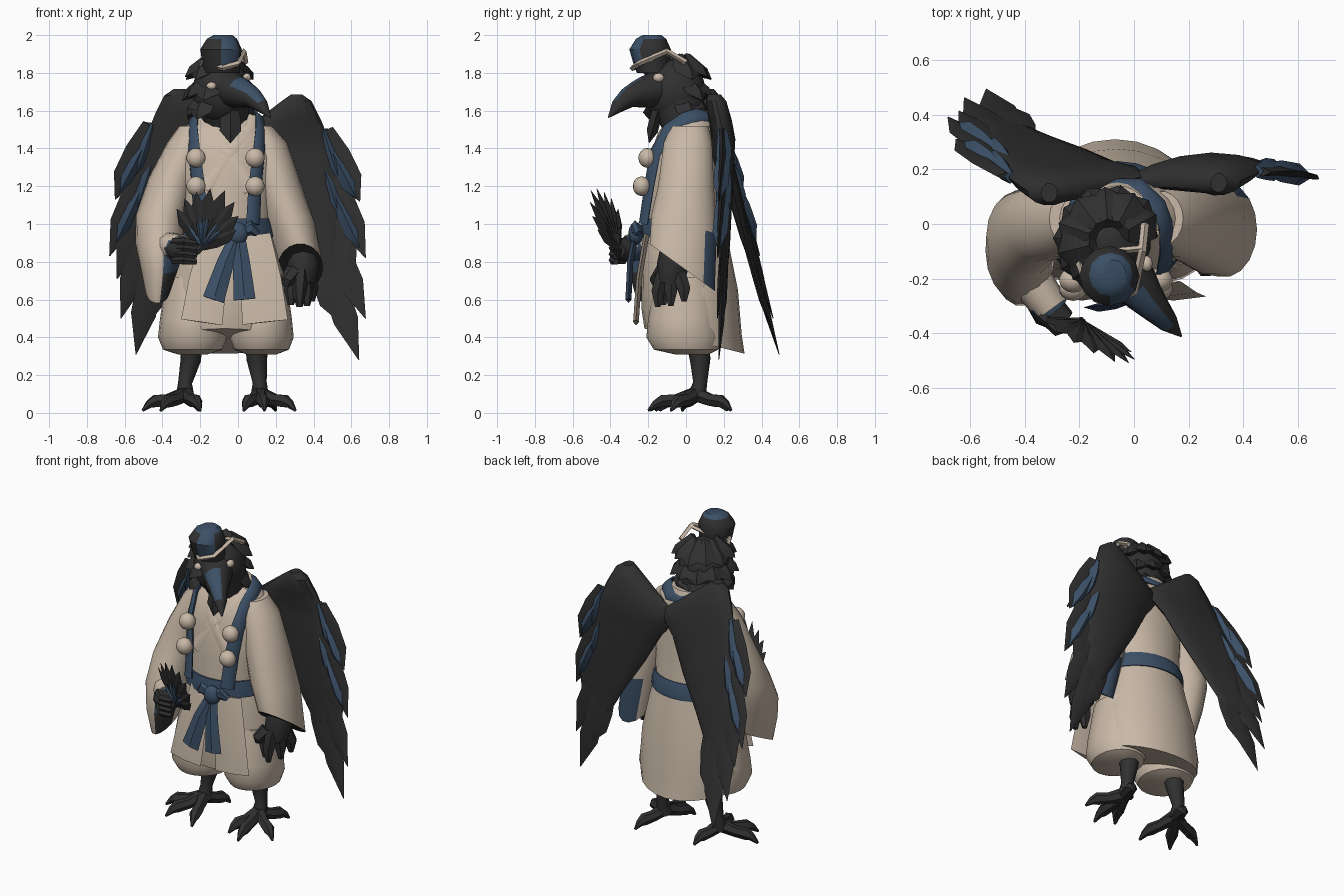
import bpy, bmesh
from math import sin, cos, pi, radians
from mathutils import Vector, Matrix

old = bpy.data.objects.get("Cube")
if old:
    bpy.data.objects.remove(old, do_unlink=True)


def material(name, rgb):
    m = bpy.data.materials.new(name)
    m.use_nodes = True
    m.diffuse_color = (*rgb, 1)
    m.node_tree.nodes["Principled BSDF"].inputs["Base Color"].default_value = (*rgb, 1)
    return m


MATS = [material("charcoal feather", (.03, .03, .03)),
        material("cream cloth", (.58, .48, .385)),
        material("navy cloth", (.045, .08, .135))]
BLACK, CREAM, NAVY = range(3)


def finish(name, bm, angle=45):
    bmesh.ops.recalc_face_normals(bm, faces=bm.faces)
    mesh = bpy.data.meshes.new(name)
    bm.to_mesh(mesh)
    bm.free()
    for m in MATS:
        mesh.materials.append(m)
    ob = bpy.data.objects.new(name, mesh)
    bpy.context.collection.objects.link(ob)
    bpy.ops.object.select_all(action='DESELECT')
    ob.select_set(True)
    bpy.context.view_layer.objects.active = ob
    bpy.ops.object.shade_smooth_by_angle(angle=radians(angle))


def skin(bm, rings, mat, cap=None):
    """Join point rings into a closed tube; cap colours the last end."""
    rows = [[bm.verts.new(p) for p in ring] for ring in rings]
    n = len(rows[0])
    made = []
    for a, b in zip(rows, rows[1:]):
        for i in range(n):
            j = (i + 1) % n
            made.append(bm.faces.new((a[i], a[j], b[j], b[i])))
    for f in made + [bm.faces.new(rows[0])]:
        f.material_index = mat
    bm.faces.new(rows[-1]).material_index = mat if cap is None else cap
    bmesh.ops.recalc_face_normals(bm, faces=bm.faces)
    return made


def loft(bm, rings, mat, n=20, cap=None):
    """Stack ellipses: z, centre x, centre y, radius x, radius y, optional tilt."""
    out = []
    for z, cx, cy, rx, ry, *tilt in rings:
        t = tilt[0] if tilt else 0
        out.append([(cx + rx * cos(a), cy + ry * sin(a), z + t * ry * sin(a))
                    for a in (2 * pi * i / n for i in range(n))])
    return skin(bm, out, mat, cap)


def sweep(bm, path, mat, n=8, up=(0, 0, 1), flat=None):
    """Sweep an ellipse along x, y, z, radius; flat is the thickness along up."""
    pts = [Vector(p[:3]) for p in path]
    out = []
    for i, p in enumerate(pts):
        t = (pts[min(i + 1, len(pts) - 1)] - pts[max(i - 1, 0)]).normalized()
        u = Vector(up(p) if callable(up) else up)
        side = t.cross(u).normalized()
        u = side.cross(t)
        r = path[i][3]
        h = r if flat is None else min(flat, r)
        out.append([p + side * r * cos(a) + u * h * sin(a)
                    for a in (2 * pi * k / n for k in range(n))])
    return skin(bm, out, mat)


def ball(bm, centre, size, mat, seg=14):
    m = Matrix.Translation(centre) @ Matrix.Diagonal((*size, 1))
    made = bmesh.ops.create_uvsphere(bm, u_segments=seg, v_segments=seg // 2 + 2, radius=1, matrix=m)
    for f in {f for v in made["verts"] for f in v.link_faces}:
        f.material_index = mat


def feather(bm, base, tip, width, mat, normal, thick=.012, place=None):
    base, tip = Vector(base), Vector(tip)
    path = []
    for t, w in ((0, .5), (.35, .9), (.7, .95), (1, .03)):
        p = base.lerp(tip, t)
        if place:
            p = place(p)
        path.append((*p, width * w))
    sweep(bm, path, mat, 4, normal, thick)


# Robe: torso, skirt, front panels and crossed lapels
bm = bmesh.new()
loft(bm, [(1.6, -.06, .04, .11, .1), (1.55, -.06, .03, .18, .13), (1.48, -.06, .01, .255, .16),
          (1.35, -.06, -.01, .28, .185), (1.15, -.06, -.01, .25, .2), (.98, -.06, -.005, .24, .215)], CREAM, 24)
finish("robe_torso", bm)

bm = bmesh.new()
loft(bm, [(1, -.06, 0, .24, .21), (.85, -.06, 0, .28, .235), (.65, -.065, .02, .32, .255),
          (.48, -.07, .03, .335, .265, -.25), (.38, -.07, .045, .31, .265, -.25)], CREAM, 24)
finish("robe_skirt", bm)

bm = bmesh.new()
for x, r in ((.12, .11), (-.16, .1)):
    sweep(bm, [(x * .7, -.21, .94, r * .8), (x, -.25, .7, r), (x * 1.2, -.265, .48, r * 1.1)],
          CREAM, 4, (0, -1, 0), .015)
finish("robe_front_panels", bm, 20)

bm = bmesh.new()
for s in (1, -1):
    sweep(bm, [(-.05 + s * .13, -.03, 1.57, .035), (-.05 + s * .1, -.115, 1.49, .04),
               (-.05, -.183, 1.38, .04), (-.05 - s * .12, -.19, 1.18, .04)], CREAM, 6, (0, -1, .3), .012)
finish("lapels", bm)

# Wide sleeves, dark inside, the left one navy behind
bm = bmesh.new()
loft(bm, [(1.52, .1, .02, .08, .1), (1.43, .15, .01, .11, .13), (1.2, .215, 0, .125, .15),
          (1, .275, -.01, .135, .175, -.3), (.77, .33, -.02, .12, .175, -.72)], CREAM, 18, BLACK)
for f in bm.faces:
    if f.calc_center_median().z < 1 and f.normal.y > .6:
        f.material_index = NAVY
finish("left_sleeve", bm)

bm = bmesh.new()
loft(bm, [(1.52, -.23, .02, .08, .1), (1.43, -.265, .01, .11, .13), (1.25, -.345, 0, .125, .14),
          (1.05, -.41, -.04, .13, .165), (.9, -.415, -.1, .128, .185, .1), (.78, -.415, -.12, .105, .18, .25),
          (.65, -.425, -.12, .065, .14, .5)], CREAM, 18, BLACK)
for f in bm.faces:
    z = f.calc_center_median().z
    if z < .85 and f.normal.dot(Vector((.75, -.65, 0))) > .8:
        f.material_index = NAVY if z > .74 else BLACK
finish("right_sleeve", bm)

bm = bmesh.new()
sweep(bm, [(-.38, -.2, .88, .08), (-.3, -.31, .88, .065)], CREAM, 10)
sweep(bm, [(-.325, -.275, .875, .072), (-.3, -.31, .865, .068)], NAVY, 10)
finish("right_cuff", bm)

# Baggy trousers
for side, x, w in (("left", .125, 1), ("right", -.24, 1.08)):
    bm = bmesh.new()
    loft(bm, [(.72, x, 0, .13 * w, .16), (.5, x, -.01, .16 * w, .19), (.4, x, -.01, .17 * w, .2),
              (.335, x, 0, .145 * w, .17), (.31, x, .03, .08, .09)], CREAM)
    finish(side + "_trouser_leg", bm)

# Belt, knot and tails
bm = bmesh.new()
loft(bm, [(1.03, -.06, -.01, .25, .22), (.98, -.06, -.005, .26, .235), (.93, -.06, -.005, .265, .235)], NAVY, 24)
finish("belt", bm, 30)
bm = bmesh.new()
ball(bm, (0, -.265, .95), (.055, .04, .06), NAVY)
for s, end in ((-1, -.13), (1, .035)):
    sweep(bm, [(0, -.265, .95, .035), (end * .5, -.295, .8, .045), (end, -.305, .6, .058)],
          NAVY, 4, (0, -1, 0), .016)
    sweep(bm, [(0, -.26, .95, .02), (s * .07, -.27, .98, .04), (s * .1, -.25, .95, .02)],
          NAVY, 6, (0, -1, 0), .02)
finish("belt_knot", bm, 30)

# Neck strap and pompoms
half = [(.02, .14, 1.56), (.09, .07, 1.58), (.115, 0, 1.56), (.12, -.09, 1.5),
        (.11, -.165, 1.37), (.09, -.195, 1.2), (.08, -.225, 1)]
mirrored = [(-.12 - x, y, z) for x, y, z in half]
bm = bmesh.new()
sweep(bm, [(*p, .042) for p in mirrored[::-1] + half], NAVY, 8,
      lambda p: p - Vector((-.06, .03, min(p.z, 1.45))), .016)
finish("neck_strap", bm)
bm = bmesh.new()
for x in (.09, -.222):
    for y, z in ((-.205, 1.35), (-.235, 1.2)):
        ball(bm, (x, y, z), (.052, .047, .052), CREAM)
finish("pompoms", bm)

# Neck, head and ragged ruff
HEAD = Vector((-.09, -.06, 1.7))
bm = bmesh.new()
ball(bm, HEAD, (.155, .165, .175), BLACK, 18)
sweep(bm, [(-.055, 0, 1.46, .1), (-.065, -.02, 1.56, .125), (-.09, -.05, 1.68, .15)], BLACK, 14, (0, 1, 0))
feather(bm, (-.04, -.14, 1.64), (-.04, -.195, 1.43), .06, BLACK, (0, -1, 0), .03)
finish("head", bm)
bm = bmesh.new()
back = radians(128)
for row, (z, reach) in enumerate(((1.78, .195), (1.67, .205), (1.57, .185))):
    for k in range(-3, 4):
        a = back + radians(33) * (k + .5 * (row % 2))
        out = Vector((cos(a), sin(a), 0))
        start = HEAD + out * (.06 + .02 * row)
        end = HEAD + out * reach
        start.z, end.z = z + .1, z - .015 * (k % 2)
        feather(bm, start, end, .08, BLACK, out + Vector((0, 0, .8)), .03)
finish("head_ruff", bm, 35)

# Beak with navy ridge
bm = bmesh.new()
sides = sweep(bm, [(-.06, -.13, 1.72, .1), (.01, -.225, 1.695, .083), (.04, -.265, 1.685, .07),
                   (.075, -.305, 1.67, .056), (.125, -.36, 1.625, .038), (.172, -.41, 1.565, .004)], BLACK, 14)
ridge = Vector((-.15, -.65, .74))
for f in sides:
    if f.normal.dot(ridge) > .78 and -.37 < f.calc_center_median().y < -.24:
        f.material_index = NAVY
finish("beak", bm)

bm = bmesh.new()
ball(bm, (-.14, -.208, 1.73), (.028, .024, .022), CREAM, 8)
ball(bm, (.047, -.145, 1.775), (.022, .03, .024), CREAM, 8)
finish("eyes", bm)

# Small cap with headband
bm = bmesh.new()
loft(bm, [(1.8, -.085, -.17, .095, .09), (1.86, -.09, -.18, .1, .095, .25), (1.925, -.09, -.19, .11, .11),
          (1.98, -.085, -.185, .08, .08), (2, -.08, -.18, .05, .05)], BLACK, 12, NAVY)
for f in bm.faces:
    d = f.calc_center_median() - Vector((-.09, -.185, 1.91))
    if d.z > -.03 and Vector((d.x, d.y)).normalized().dot(Vector((.5, -.87))) > .9 or d.z > .07:
        f.material_index = NAVY
finish("cap", bm, 35)
bm = bmesh.new()
band = [(-.22, -.08, 1.79), (-.185, -.18, 1.86), (-.08, -.285, 1.825), (0, -.25, 1.85),
        (.03, -.1, 1.915), (.04, 0, 1.855)]
sweep(bm, [(*p, .015) for p in band], CREAM, 4)
sweep(bm, [(-.18, -.16, 1.86, .012), (-.08, -.1, 1.885, .012), (.03, -.09, 1.91, .012)], CREAM, 4)
finish("headband", bm, 20)


# Wings: thick upper panel, long flight feathers and navy coverts
def wing(side, s, place, tips):
    rows = [(1.685, .28, .34, .035), (1.65, .23, .39, .055), (1.55, .1, .44, .06), (1.45, -.03, .48, .055),
            (1.38, -.03, .5, .05), (1.3, .05, .52, .045), (1.1, .16, .54, .035), (.9, .29, .54, .025),
            (.7, .41, .53, .012)]
    rings = []
    for z, lo, hi, thick in rows:
        ring = []
        for i in range(14):
            a = 2 * pi * i / 14
            p = place(Vector((s * ((lo + hi) / 2 + (hi - lo) / 2 * cos(a)), 0, z)))
            ring.append(p + Vector((0, thick * sin(a), 0)))
        rings.append(ring)
    bm = bmesh.new()
    skin(bm, rings, BLACK)
    for i, (x, z) in enumerate(tips):
        base = (s * (.47 - .015 * i), 0, 1.5 - .13 * i)
        feather(bm, base, (s * x, 0, z), .07, BLACK, (0, 1, 0), .016, place)
    for x, z, x2, z2 in ((.45, 1.5, .54, 1.22), (.49, 1.4, .63, 1.13), (.5, 1.18, .65, .86), (.45, 1.32, .54, 1.03)):
        feather(bm, (s * x, 0, z), (s * x2, 0, z2), .048, NAVY, (0, 1, 0), .04, place)
    finish(side + "_wing", bm, 35)


wing("left", 1, lambda p: Vector((p.x, .16 + .05 * sin(pi * p.x / .7) - .25 * max(0, p.z - 1.45), p.z)),
     [(.645, 1.12), (.675, .82), (.62, .72), (.675, .5), (.64, .28), (.54, .48)])
wing("right", -1, lambda p: Vector((p.x, .16 + .2 * max(0, -p.x - .4) + .25 * (1.5 - p.z), p.z + .03)),
     [(.65, 1.1), (.68, .8), (.64, .68), (.62, .47), (.54, .28), (.47, .45)])

# Left hand hanging open
bm = bmesh.new()
sweep(bm, [(.32, -.02, .98, .065), (.345, -.06, .87, .075), (.345, -.07, .78, .085), (.335, -.08, .69, .07)],
      BLACK, 8, (0, 1, 0))
for x, y, z in ((.28, -.12, .57), (.325, -.15, .56), (.365, -.08, .565), (.39, -.01, .59), (.255, -.16, .67)):
    sweep(bm, [(.335 + (x - .335) * .5, -.08 + (y + .08) * .5, .75, .045),
               (x, y, (z + .72) / 2, .038), (x, y, z, .016)], BLACK, 6, (0, 1, 0))
finish("left_hand", bm)

# Right hand gripping the fan
bm = bmesh.new()
sweep(bm, [(-.37, -.23, .88, .055), (-.31, -.32, .865, .065), (-.25, -.36, .86, .045)], BLACK, 8)
for k in range(4):
    z = .905 - .032 * k
    sweep(bm, [(-.34, -.33, z, .024), (-.28, -.385, z, .026), (-.22, -.37, z - .01, .016)], BLACK, 6)
finish("right_hand", bm)


def on_fan(p):
    return Vector((p.x, p.y - .365 - .45 * (p.x + .18) - .3 * (p.z - .88), p.z))


bm = bmesh.new()
hub = Vector((-.19, 0, .88))
for k, length in enumerate((.24, .27, .29, .31, .32, .29, .25, .2)):
    a = radians(-34 + 14 * k)
    d = Vector((sin(a), 0, cos(a)))
    feather(bm, hub, hub + d * length, .045, BLACK, (.45, 1, .3), .012, on_fan)
    if k % 3 != 1:
        quill = hub + Vector((0, -.01, 0))
        feather(bm, quill, quill + d * length * .55, .016, NAVY, (.45, 1, .3), .012, on_fan)
sweep(bm, [(*on_fan(hub), .02), (-.27, -.36, .8, .015)], BLACK, 6)
finish("feather_fan", bm, 25)


# Clawed bird legs
def leg(side, top, x, toes):
    bm = bmesh.new()
    sweep(bm, [(top, .06, .4, .065), (top, .075, .28, .054), (x, .075, .16, .037), (x, .055, .08, .05)],
          BLACK, 8, (0, 1, 0))
    for tx, ty in toes:
        path = [(x, .05, .1, .042)]
        for t, z, r in ((.4, .07, .034), (.7, .062, .037), (.85, .045, .023), (1, .012, .007)):
            path.append((x + (tx - x) * t, .05 + (ty - .05) * t, z, r))
        sweep(bm, path, BLACK, 6)
    finish(side + "_leg", bm)


leg("left", .1, .115, [(.03, -.14), (.14, -.2), (.305, -.08), (.2, .24)])
leg("right", -.25, -.28, [(-.505, -.02), (-.41, -.16), (-.2, -.19), (-.21, .22)])
